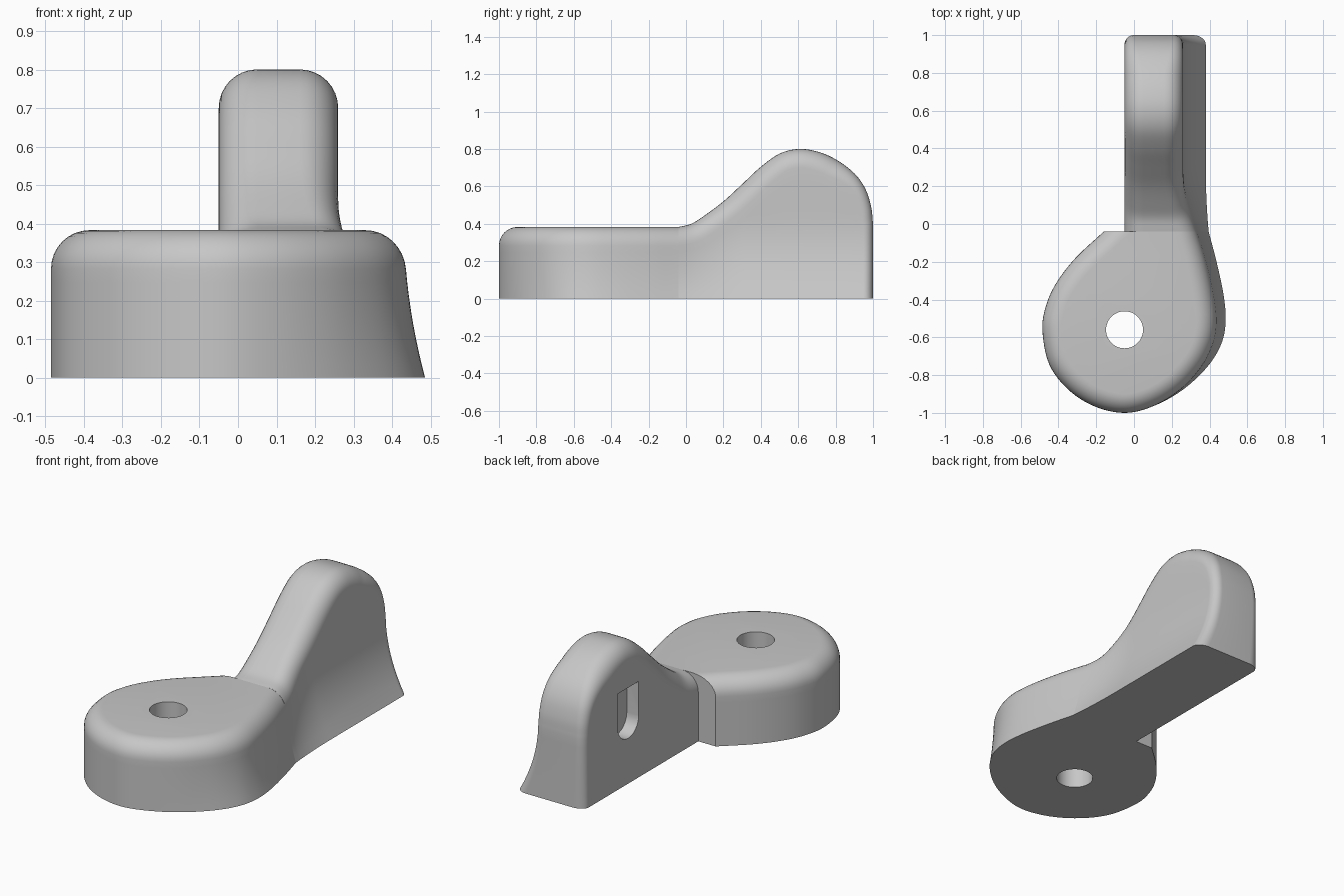
import bpy, bmesh, math
from mathutils import Vector

cube = bpy.data.objects.get("Cube")
if cube:
    bpy.data.objects.remove(cube, do_unlink=True)

SEAM = -0.04      # where the round base meets the handle
TOP = 0.383       # height of the round base
ROUND = 0.1       # rounding of the upper edges
STEPS = 8
ARC = [i / STEPS * math.pi / 2 for i in range(STEPS + 1)]
LEVELS = [i / STEPS for i in range(STEPS + 1)]

grey = bpy.data.materials.new("plain_grey")
grey.use_nodes = True
COLOUR = (0.57, 0.57, 0.57, 1)
grey.diffuse_color = COLOUR
grey.node_tree.nodes["Principled BSDF"].inputs["Base Color"].default_value = COLOUR


def spline(points, steps=6):
    """Smooth curve through the points."""
    pts = [Vector(p) for p in points]
    pts = [2 * pts[0] - pts[1]] + pts + [2 * pts[-1] - pts[-2]]
    out = []
    for a, b, c, d in zip(pts, pts[1:], pts[2:], pts[3:]):
        for k in range(steps):
            t = k / steps
            out.append(0.5 * (2 * b + (c - a) * t + (2 * a - 5 * b + 4 * c - d) * t * t
                              + (3 * b - a - 3 * c + d) * t ** 3))
    return out + [pts[-2]]


def tangent(curve, i):
    a, b = curve[max(i - 1, 0)], curve[min(i + 1, len(curve) - 1)]
    return Vector((b[0] - a[0], b[1] - a[1])).normalized()


def flare(z):
    """Share of the concave foot flare present at height z."""
    return max(0, 1 - z / 0.42) ** 2


def add_patch(bm, rows):
    grid = [[bm.verts.new(p) for p in row] for row in rows]
    for r, s in zip(grid, grid[1:]):
        for k in range(len(r) - 1):
            bm.faces.new((r[k], r[k + 1], s[k + 1], s[k]))


def add_face(bm, points):
    bm.faces.new([bm.verts.new(p) for p in points])


def finish(bm, name):
    """Weld the patches, close the underside and make the object."""
    bmesh.ops.remove_doubles(bm, verts=bm.verts, dist=0.0001)
    rim = [e for e in bm.edges if e.is_boundary]
    if rim:
        bmesh.ops.holes_fill(bm, edges=rim, sides=0)
    bmesh.ops.recalc_face_normals(bm, faces=bm.faces)
    mesh = bpy.data.meshes.new(name)
    bm.to_mesh(mesh)
    bm.free()
    mesh.materials.append(grey)
    obj = bpy.data.objects.new(name, mesh)
    bpy.context.collection.objects.link(obj)
    return obj


def prism(name, ring, direction):
    """Cutter made by extruding a ring of points."""
    bm = bmesh.new()
    other = [Vector(p) + Vector(direction) for p in ring]
    add_patch(bm, [list(ring) + [ring[0]], other + [other[0]]])
    add_face(bm, ring)
    add_face(bm, other)
    obj = finish(bm, name)
    obj.hide_render = True
    return obj


def cut_and_shade(obj, cutter):
    mod = obj.modifiers.new("cut", "BOOLEAN")
    mod.operation = "DIFFERENCE"
    mod.solver = "EXACT"
    mod.object = cutter
    bpy.ops.object.select_all(action="DESELECT")
    bpy.context.view_layer.objects.active = obj
    obj.select_set(True)
    bpy.ops.object.modifier_apply(modifier=mod.name)
    bpy.data.objects.remove(cutter, do_unlink=True)
    bpy.ops.object.shade_smooth_by_angle(angle=math.radians(35))


# Round base: teardrop outline as x, y and width of the foot flare
outline = spline([
    (-.16, SEAM, 0), (-.31, -.18, 0), (-.41, -.31, 0), (-.465, -.43, 0),
    (-.485, -.56, 0), (-.45, -.74, 0), (-.35, -.875, 0), (-.21, -.965, 0),
    (-.05, -1, 0), (.1, -.965, 0), (.24, -.88, .015), (.35, -.76, .035),
    (.41, -.64, .05), (.43, -.52, .055), (.415, -.38, .06), (.375, -.2, .062),
    (.325, SEAM, .07)])
columns = []
for i, p in enumerate(outline):
    t = tangent(outline, i)
    inward = Vector((-t.y, t.x))
    if i in (0, len(outline) - 1):      # stay on the seam plane
        inward = Vector((1 / inward.x, 0))
    steps = [(0, (TOP - ROUND) * k) for k in LEVELS]
    steps += [(ROUND * (1 - math.cos(a)), TOP - ROUND + ROUND * math.sin(a)) for a in ARC[1:]]
    columns.append([Vector((p.x + inward.x * d + p.z * flare(z), p.y + inward.y * d, z))
                    for d, z in steps])
bm = bmesh.new()
add_patch(bm, columns)
add_face(bm, [c[-1] for c in columns])
add_face(bm, columns[0] + columns[-1][::-1])
base = finish(bm, "round_base")

# Bolt hole through the base
hole = [Vector((-.05 + .098 * math.cos(k * math.pi / 24),
                -.56 + .098 * math.sin(k * math.pi / 24), -.1)) for k in range(48)]
cut_and_shade(base, prism("hole_cutter", hole, (0, 0, 1)))

# Handle: side profile as y, z, swept with rounded edges
profile = spline([
    (SEAM, TOP), (.03, .401), (.1, .445), (.2, .52), (.3, .612), (.4, .705),
    (.5, .775), (.6, .8), (.7, .787), (.8, .745), (.9, .67), (.96, .585),
    (.99, .49), (1, .4)], 5)
LEFT = -.05


def handle_point(side, offset, y, z):
    """Point measured inward from the left (0) or right (1) side."""
    widen = max(0, (.3 - y) / .34) ** 2
    right = .26 + .065 * widen
    foot = .12 - .05 * widen
    x = LEFT + offset if side == 0 else right - offset
    share = (x - LEFT) / (right - LEFT)
    return Vector((x + foot * share * flare(z), y, z))


rows, crown = [], []
for i, p in enumerate(profile):
    t = tangent(profile, i)
    if i == 0:
        t = Vector((1, 0))
    elif i == len(profile) - 1:
        t = Vector((0, -1))
    inward = Vector((t.y, -t.x))
    r = ROUND - .05 * max(0, (p.x - .8) / .2)
    crown = []
    for side in (0, 1):
        for a in (ARC if side == 0 else ARC[::-1]):
            q = p + inward * r * (1 - math.sin(a))
            crown.append((side, r * (1 - math.cos(a)), q.x, q.y))
    s, d, y, z = crown[0]
    left = [handle_point(0, 0, y, z * k) for k in LEVELS[:-1]]
    s, d, y, z = crown[-1]
    right = [handle_point(1, 0, y, z * k) for k in LEVELS[-2::-1]]
    rows.append(left + [handle_point(*c) for c in crown] + right)
bm = bmesh.new()
add_patch(bm, rows)
add_face(bm, rows[0])
add_patch(bm, [[handle_point(s, d, y, z * k) for s, d, y, z in crown] for k in LEVELS])
handle = finish(bm, "handle")

# Round-bottomed pocket in the flat side of the handle
mid, half = .595, .095
pocket = [Vector((-.15, mid - half, .55))]
for k in range(17):
    a = math.pi * (1 + k / 16)
    pocket.append(Vector((-.15, mid + half * math.cos(a), .355 + half * math.sin(a))))
pocket.append(Vector((-.15, mid + half, .55)))
cut_and_shade(handle, prism("pocket_cutter", pocket, (.175, 0, 0)))
